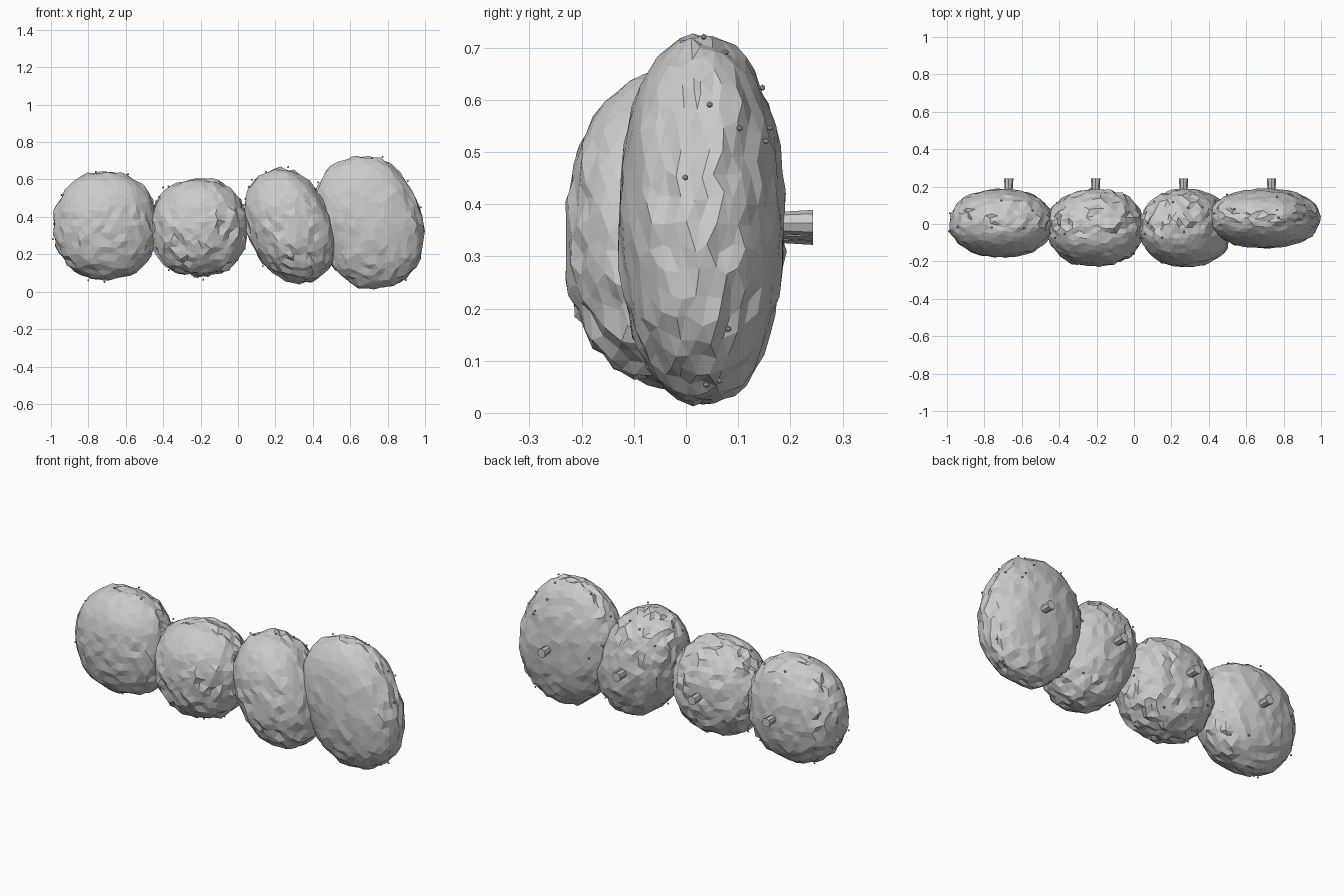
import bpy, bmesh, math, random
from mathutils import Vector, Matrix, noise

if "Cube" in bpy.data.objects:
    bpy.data.objects.remove(bpy.data.objects["Cube"])

random.seed(7)

def material(name, rgb):
    m = bpy.data.materials.new(name)
    m.diffuse_color = (*rgb, 1)
    m.use_nodes = True
    m.node_tree.nodes["Principled BSDF"].inputs["Base Color"].default_value = m.diffuse_color
    return m

GREY = material("stone grey", (0.6, 0.6, 0.6))

def finish(bm, name):
    me = bpy.data.meshes.new(name)
    bm.to_mesh(me)
    bm.free()
    me.materials.append(GREY)
    ob = bpy.data.objects.new(name, me)
    bpy.context.collection.objects.link(ob)
    return ob

def boulder_point(d, size, tilt, centre, seed, bump):
    """Point on a slightly squared, tilted, rough ellipsoid in direction d."""
    p = 2.2
    r = sum(abs(c) ** p for c in d) ** (-1 / p)
    wave = noise.noise(d * 2.2 + Vector((seed, 0, 0)))
    chip = noise.noise(d * 8.0 + Vector((0, seed, 0)))
    # the smooth patch sits on the upper front, the rest is chipped
    rough = 0.35 if d.y < -0.2 and d.z > 0.3 else 1
    r *= 1 + 0.02 * wave + bump * rough * chip
    v = Vector(c * s * r for c, s in zip(d, size))
    return Matrix.Rotation(tilt, 3, 'Y') @ v + Vector(centre)

# centre, half sizes, tilt about y (degrees), roughness, peg (x, z)
BOULDERS = [
    ((-0.708, 0.005, 0.352), (0.276, 0.182, 0.288), 0, 0.06, (-0.67, 0.347)),
    ((-0.207, -0.020, 0.342), (0.258, 0.205, 0.260), 0, 0.085, (-0.205, 0.347)),
    ((0.278, -0.023, 0.350), (0.222, 0.208, 0.312), -23, 0.075, (0.265, 0.355)),
    ((0.698, 0.030, 0.370), (0.281, 0.158, 0.358), -19, 0.06, (0.735, 0.364)),
]

for i, (centre, size, tilt, bump, (px, pz)) in enumerate(BOULDERS):
    tilt, seed = math.radians(tilt), 11.3 * (i + 1)

    # rough faceted boulder
    bm = bmesh.new()
    bmesh.ops.create_icosphere(bm, subdivisions=4, radius=1)
    for v in bm.verts:
        jitter = Vector(random.uniform(-0.03, 0.03) for _ in range(3))
        d = (v.co + jitter).normalized()
        v.co = boulder_point(d, size, tilt, centre, seed, bump)
    finish(bm, f"boulder_{i + 1}")

    # peg on the back, flaring towards the tip
    bm = bmesh.new()
    turn = Matrix.Rotation(-math.pi / 2, 4, 'X')
    bmesh.ops.create_cone(bm, cap_ends=True, segments=8, radius1=0.019, radius2=0.025,
                          depth=0.1, matrix=Matrix.Translation((px, 0.193, pz)) @ turn)
    finish(bm, f"back_peg_{i + 1}")

    # tiny beads hovering on the rim and back
    bm = bmesh.new()
    for _ in range(18):
        a = random.uniform(0, math.tau)
        y = random.uniform(-0.25, 0.8)
        w = math.sqrt(1 - y * y)
        d = Vector((w * math.cos(a), y, w * math.sin(a)))
        p = boulder_point(d, size, tilt, centre, seed, bump)
        p += (p - Vector(centre)).normalized() * 0.008
        if abs(p.x) < 0.99 and p.z > 0.006:
            bmesh.ops.create_icosphere(bm, subdivisions=1, radius=0.006,
                                       matrix=Matrix.Translation(p))
    finish(bm, f"beads_{i + 1}")
